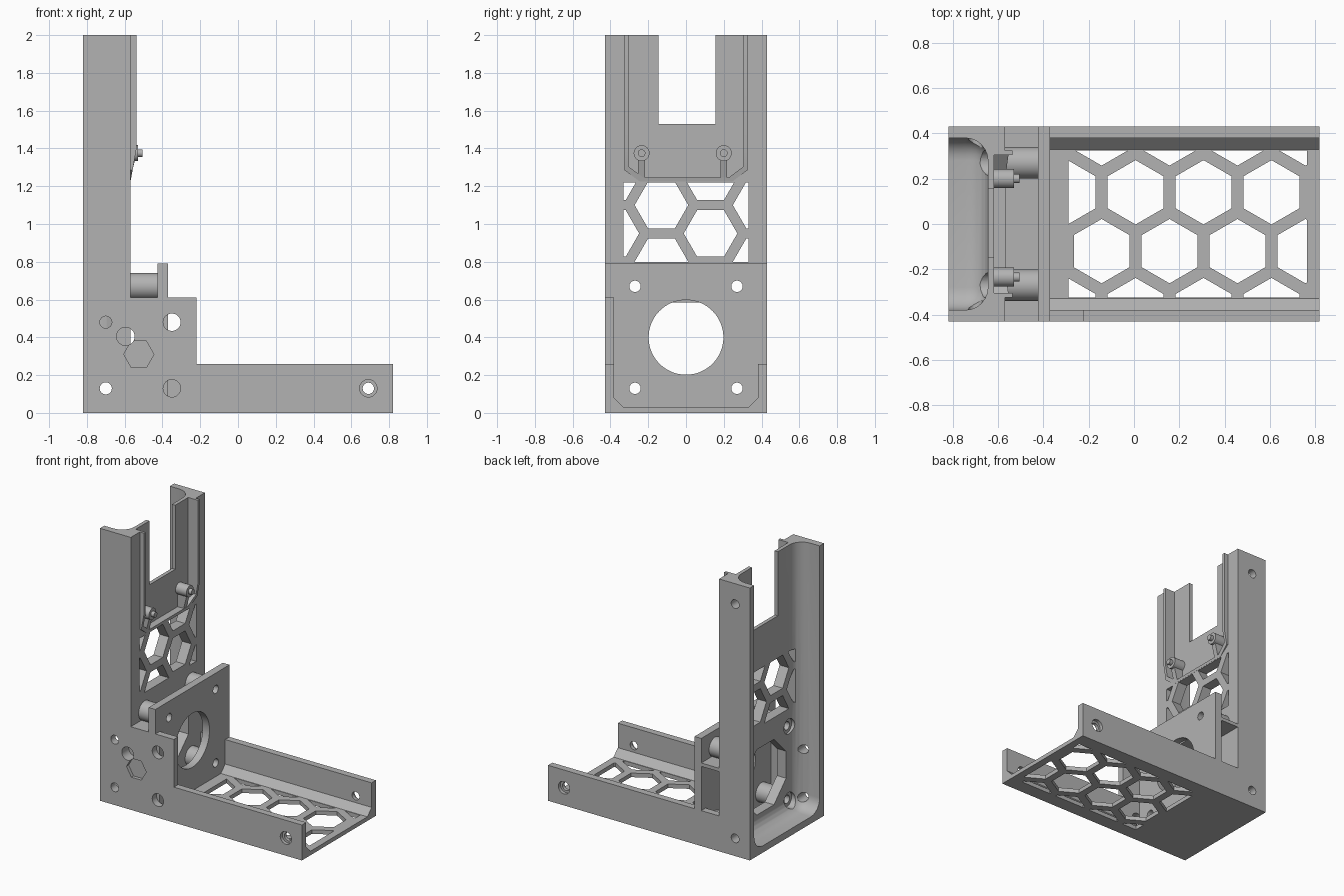
import bpy, bmesh, math
from mathutils import Vector

scene_cube = bpy.data.objects.get("Cube")
if scene_cube:
    bpy.data.objects.remove(scene_cube, do_unlink=True)

gray = bpy.data.materials.new("plain gray")
gray.use_nodes = True
color = (0.45, 0.45, 0.45, 1)
gray.diffuse_color = color
gray.node_tree.nodes["Principled BSDF"].inputs["Base Color"].default_value = color


def prism(name, axis, pts, a, b, bevel=0, segments=1):
    """Extrude a 2D outline along an axis from a to b."""
    place = {"x": lambda u, v, t: (t, u, v),
             "y": lambda u, v, t: (u, t, v),
             "z": lambda u, v, t: (u, v, t)}[axis]
    bm = bmesh.new()
    face = bm.faces.new([bm.verts.new(place(u, v, a)) for u, v in pts])
    grown = bmesh.ops.extrude_face_region(bm, geom=[face])["geom"]
    move = Vector(place(0, 0, b - a))
    bmesh.ops.translate(bm, vec=move, verts=[g for g in grown if isinstance(g, bmesh.types.BMVert)])
    bmesh.ops.recalc_face_normals(bm, faces=bm.faces)
    if bevel:
        bmesh.ops.bevel(bm, geom=bm.edges[:], offset=bevel, segments=segments,
                        profile=0.5, affect="EDGES")
    mesh = bpy.data.meshes.new(name)
    bm.to_mesh(mesh)
    bm.free()
    mesh.materials.append(gray)
    obj = bpy.data.objects.new(name, mesh)
    bpy.context.collection.objects.link(obj)
    return obj


def rect(u0, v0, u1, v1):
    return [(u0, v0), (u1, v0), (u1, v1), (u0, v1)]


def ngon(u, v, r, n=32, turn=0.0):
    return [(u + r * math.cos(turn + math.tau * i / n),
             v + r * math.sin(turn + math.tau * i / n)) for i in range(n)]


def boolean(obj, tools, operation="DIFFERENCE"):
    for tool in tools:
        mod = obj.modifiers.new("cut", "BOOLEAN")
        mod.operation, mod.object, mod.solver = operation, tool, "EXACT"
        bpy.context.view_layer.objects.active = obj
        bpy.ops.object.modifier_apply(modifier=mod.name)


def discard(tools):
    for tool in tools:
        bpy.data.objects.remove(tool, do_unlink=True)


def cut(obj, tools):
    boolean(obj, tools)
    discard(tools)


def honeycomb(axis, centers, window, a, b, turn):
    """Hexagonal cutters trimmed to a rectangular window."""
    u0, v0, u1, v1 = window
    tools = []
    for u, v in centers:
        if u0 - 0.11 < u < u1 + 0.11 and v0 - 0.13 < v < v1 + 0.13:
            tool = prism("cutter", axis, ngon(u, v, 0.142, 6, turn), a, b)
            frame = prism("cutter", axis, rect(*window), a - 0.1, b + 0.1)
            boolean(tool, [frame], "INTERSECT")
            discard([frame])
            tools.append(tool)
    return tools


# Tray with low walls and chamfered inside corners
half = [(0.43, 0), (0.43, 0.26), (0.38, 0.26), (0.38, 0.08), (0.33, 0.03)]
tray = prism("base_tray", "x", half + [(-y, z) for y, z in reversed(half)], -0.57, 0.82)
grid = [(0.007 + 0.3 * i - 0.15 * (j % 2), 0.14 + 0.26 * j)
        for i in range(-1, 4) for j in range(-2, 2)]
cut(tray, honeycomb("z", grid, (-0.29, -0.325, 0.765, 0.325), -0.1, 0.1, math.pi / 6))

# Upright channel, open at the back and the top
upright = prism("upright_channel", "x", rect(-0.43, 0, 0.43, 2), -0.82, -0.57)
cut(upright, [prism("cutter", "x", rect(-0.38, 0.05, 0.38, 2.4), -1.1, -0.645, 0.1, 6)])
grid = [(-0.13 + 0.26 * i, 0.8 + 0.3 * j + 0.15 * (i % 2))
        for i in range(-1, 3) for j in range(-1, 2)]
cut(upright, honeycomb("x", grid, (-0.33, 0.8, 0.33, 1.22), -0.75, -0.5, 0))


def panel(w, low, top):
    return [(-w, top), (-w, low + 0.06), (-w + 0.08, low),
            (w - 0.08, low), (w, low + 0.06), (w, top)]


# Recessed front panel, its slot, and the opening behind the motor plate
cut(upright, [
    prism("cutter", "x", panel(0.305, 1.245, 2.1), -0.618, -0.5),
    prism("cutter", "x", rect(-0.145, 1.53, 0.155, 2.1), -0.75, -0.5),
    prism("cutter", "x", ngon(0, 0.4, 0.26, 8, math.pi / 8), -0.75, -0.5)])

# Raised lip around the recess, tapering away at the bottom
lip = prism("panel_lip", "x", panel(0.325, 1.225, 2), -0.58, -0.537)
cut(lip, [prism("cutter", "x", panel(0.305, 1.245, 2.1), -0.7, -0.4),
          prism("cutter", "y", [(-0.57, 1.22), (-0.537, 1.4), (-0.4, 1.4), (-0.4, 1.1), (-0.57, 1.1)],
                -0.5, 0.5)])

# Closed side wall, thin roof and motor plate
side = prism("side_wall", "y", rect(-0.57, 0.26, -0.22, 0.61), -0.43, -0.38)
roof = prism("box_roof", "z", rect(-0.57, -0.38, -0.42, 0.43), 0.585, 0.61)
plate = prism("motor_plate", "x",
              [(-0.38, 0.03), (0.38, 0.03), (0.38, 0.26), (0.43, 0.26),
               (0.43, 0.79), (-0.43, 0.79), (-0.43, 0.61), (-0.38, 0.61)], -0.425, -0.37)
cut(plate, [prism("cutter", "x", ngon(0, 0.4, 0.198, 64), -0.5, -0.3)])

# Motor standoffs with through holes and counterbores at the back
for y in (-0.27, 0.27):
    for z in (0.13, 0.67):
        post = prism("motor_standoff", "x", ngon(y, z, 0.07), -0.572, -0.42)
        bore = prism("cutter", "x", ngon(y, z, 0.03), -1, -0.3)
        boolean(post, [bore])
        boolean(upright, [bore])
        cut(plate, [bore])
        cut(upright, [prism("cutter", "x", ngon(y, z, 0.055), -1, -0.63)])

# Screw holes in the sides: x, z, radius, start and end along y
holes = [(-0.7, 0.13, 0.032, -0.5, 0.5), (-0.7, 0.48, 0.032, -0.5, -0.3),
         (-0.7, 1.85, 0.032, 0.3, 0.5), (-0.35, 0.48, 0.046, -0.5, -0.3),
         (-0.35, 0.13, 0.046, -0.5, -0.3), (-0.595, 0.405, 0.048, -0.5, -0.35),
         (0.69, 0.13, 0.03, -0.5, 0.5), (0.69, 0.13, 0.046, -0.5, -0.405),
         (0.69, 0.13, 0.046, 0.405, 0.5)]
tools = [prism("cutter", "y", ngon(x, z, r), a, b) for x, z, r, a, b in holes]
tools.append(prism("cutter", "y", ngon(-0.525, 0.31, 0.08, 6), -0.5, -0.405))
for part in (upright, tray, side):
    boolean(part, tools)
discard(tools)

# Pegged bosses with support ribs on the recessed panel
for y in (-0.235, 0.2):
    prism("panel_boss", "x", ngon(y, 1.375, 0.042), -0.63, -0.53)
    prism("boss_peg", "x", ngon(y, 1.375, 0.02), -0.54, -0.505)
    prism("boss_rib", "y", [(-0.63, 1.24), (-0.57, 1.24), (-0.537, 1.37), (-0.63, 1.37)],
          y - 0.018, y + 0.018)

# Smooth the round parts, keep the edges sharp
bpy.ops.object.select_all(action="DESELECT")
for obj in bpy.context.collection.objects:
    if obj.type == "MESH" and gray.name in obj.data.materials:
        obj.select_set(True)
        bpy.context.view_layer.objects.active = obj
bpy.ops.object.shade_smooth_by_angle(angle=math.radians(30))
